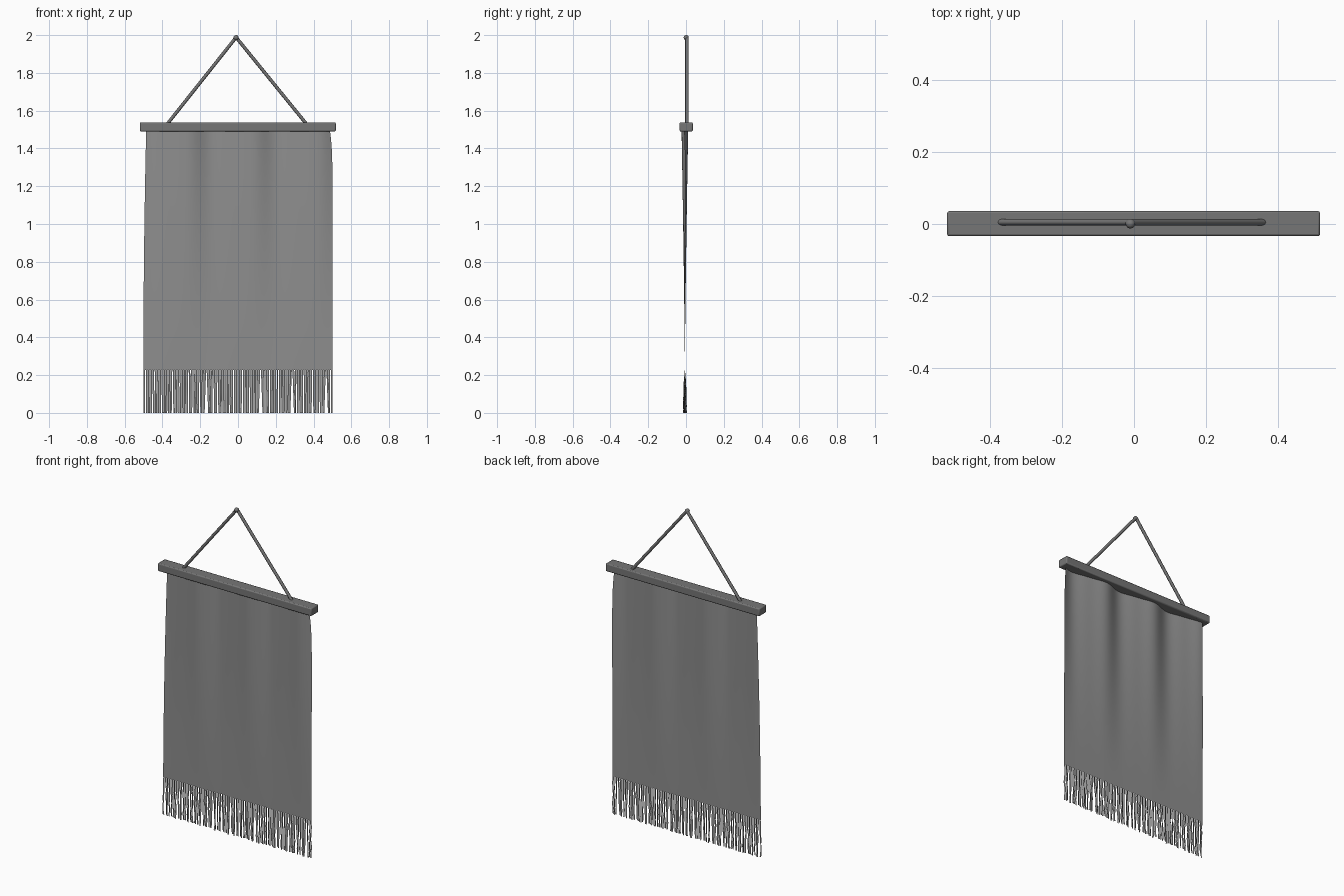
import bpy, bmesh, math, random

if "Cube" in bpy.data.objects:
    bpy.data.objects.remove(bpy.data.objects["Cube"])
random.seed(4)


def grey(name, v):
    m = bpy.data.materials.new(name)
    m.diffuse_color = (v, v, v, 1)
    m.use_nodes = True
    m.node_tree.nodes["Principled BSDF"].inputs["Base Color"].default_value = m.diffuse_color
    return m


fabric = grey("fabric_grey", 0.27)
dark = grey("dark_grey", 0.18)


def smooth(ob, angle=35):
    bpy.ops.object.select_all(action='DESELECT')
    bpy.context.view_layer.objects.active = ob
    ob.select_set(True)
    bpy.ops.object.shade_smooth_by_angle(angle=math.radians(angle))


def mesh_object(name, bm, mat):
    me = bpy.data.meshes.new(name)
    bm.to_mesh(me)
    bm.free()
    me.materials.append(mat)
    ob = bpy.data.objects.new(name, me)
    bpy.context.collection.objects.link(ob)
    smooth(ob)
    return ob


# Hanging bar
bpy.ops.mesh.primitive_cube_add(size=1, location=(-0.001, 0.001, 1.514))
bar = bpy.context.object
bar.name = "hanging_bar"
bar.scale = (1.038, 0.07, 0.048)
bpy.ops.object.transform_apply(location=False, rotation=False, scale=True)
bev = bar.modifiers.new("edge_round", 'BEVEL')
bev.width = 0.006
bev.segments = 2
bar.data.materials.append(dark)
smooth(bar)

# Cord legs and the knot at the peak
for side, x in (("left", -0.378), ("right", 0.366)):
    cu = bpy.data.curves.new("cord_" + side, 'CURVE')
    cu.dimensions = '3D'
    cu.bevel_depth = 0.009
    cu.bevel_resolution = 2
    cu.use_fill_caps = True
    sp = cu.splines.new('POLY')
    sp.points.add(1)
    sp.points[0].co = (x, 0.005, 1.525, 1)
    sp.points[1].co = (-0.01, 0.005, 1.988, 1)
    cu.materials.append(dark)
    bpy.context.collection.objects.link(bpy.data.objects.new("cord_" + side, cu))
bpy.ops.mesh.primitive_uv_sphere_add(segments=16, ring_count=8, radius=0.0135,
                                     location=(-0.01, 0.001, 1.9865))
knot = bpy.context.object
knot.name = "cord_knot"
knot.data.materials.append(dark)
smooth(knot)


# Cloth: folds strong at the bar, fading out toward the fringe
def cloth_point(u, t):
    x = u * 0.501 * (1 - 0.03 * t ** (14 if u > 0 else 2))
    a = 2 * math.pi * (x - 0.06) / 0.345
    fold = math.cos(a) + 0.25 * math.sin(2 * a)
    y = -0.006 - 0.016 * t ** 1.3 * fold
    return x, y, 0.228 + t * 1.272


NX, NZ = 72, 28
bm = bmesh.new()
grid = [[bm.verts.new(cloth_point(2 * i / NX - 1, j / NZ)) for i in range(NX + 1)]
        for j in range(NZ + 1)]
for j in range(NZ):
    for i in range(NX):
        bm.faces.new((grid[j][i], grid[j][i + 1], grid[j + 1][i + 1], grid[j + 1][i]))
mesh_object("cloth", bm, fabric)

# Fringe: thin flat strips, slightly wavy, some leaning to leave gaps
N, STEPS = 84, 6
gaps = (-0.165, 0.12, 0.287, 0.468)
bm = bmesh.new()
for k in range(N):
    x = -0.496 + 0.992 * k / (N - 1)
    near = min(gaps, key=lambda g: abs(x - g))
    lean = random.uniform(-0.003, 0.003)
    if abs(x - near) < 0.014:
        lean = math.copysign(0.008, x - near)
    drift = random.uniform(-0.009, 0.009)
    half = random.uniform(0.0038, 0.0048)
    prev = None
    for s in range(STEPS + 1):
        f = s / STEPS
        px = max(-0.496, min(0.496, x + lean * f))
        y = -0.006 + drift * f + random.uniform(-0.004, 0.004) * min(1, 3 * f)
        twist = random.uniform(-0.002, 0.002) * min(1, 3 * f)
        z = 0.23 * (1 - f)
        row = [bm.verts.new((px - half, y - twist, z)), bm.verts.new((px + half, y + twist, z))]
        if prev:
            bm.faces.new((row[0], row[1], prev[1], prev[0]))
        prev = row
mesh_object("fringe", bm, fabric)
